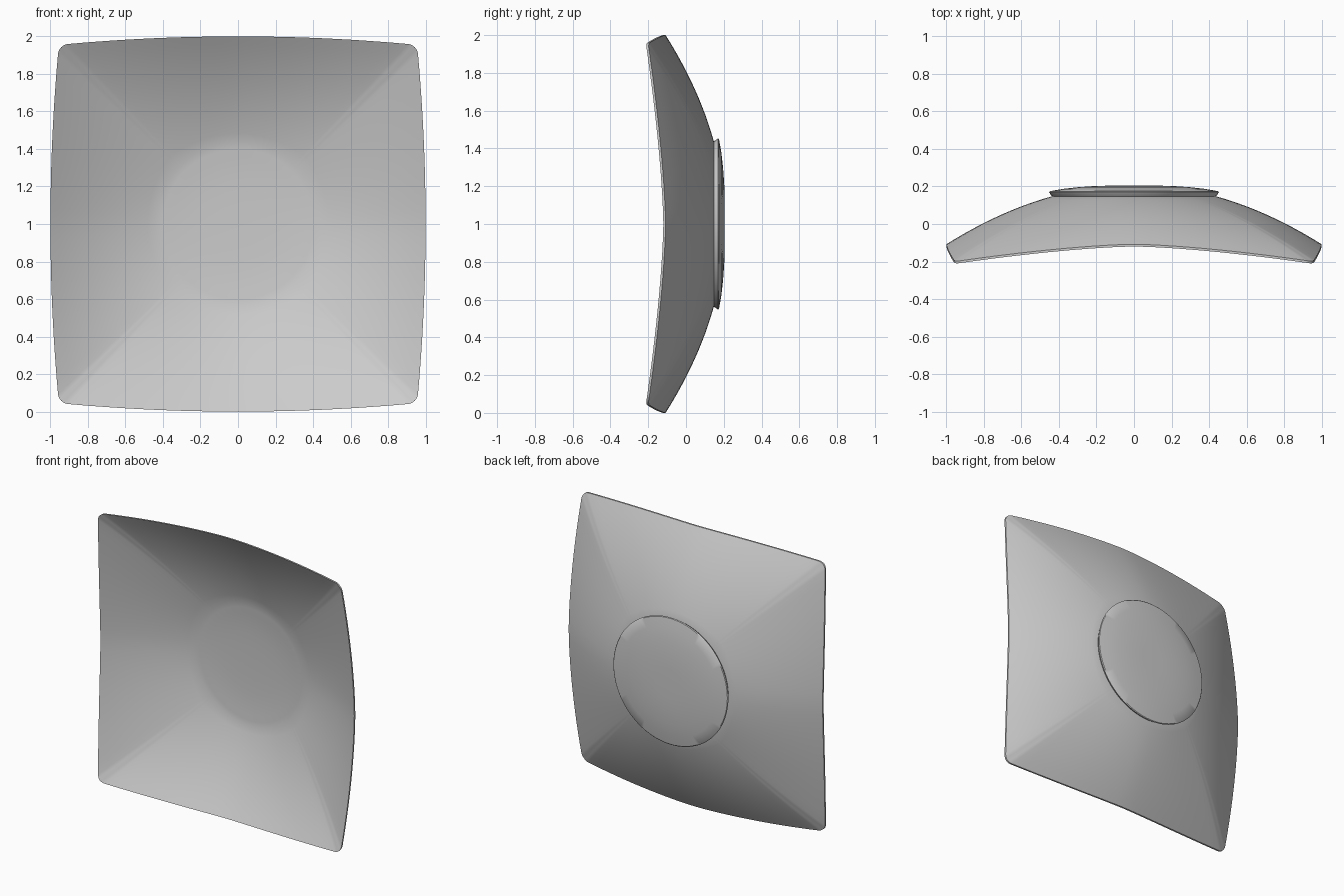
import bpy, bmesh, math

cube = bpy.data.objects.get("Cube")
if cube:
    bpy.data.objects.remove(cube, do_unlink=True)

glaze = bpy.data.materials.new("pale_grey_glaze")
glaze.use_nodes = True
glaze.diffuse_color = (0.6, 0.6, 0.6, 1)
glaze.node_tree.nodes["Principled BSDF"].inputs["Base Color"].default_value = (0.6, 0.6, 0.6, 1)

FOOT_R, CORNER, BULGE, THICK = 0.435, 0.05, 0.045, 0.012
EDGE_STEPS, CORNER_STEPS = 24, 6


def rim_outline():
    """Square with rounded corners and gently bowed sides."""
    flat = 1 - CORNER
    side = [(1.0, flat * (2 * i / EDGE_STEPS - 1)) for i in range(EDGE_STEPS)]
    for i in range(CORNER_STEPS):
        a = math.pi / 2 * i / CORNER_STEPS
        side.append((flat + CORNER * math.cos(a), flat + CORNER * math.sin(a)))
    points = []
    for _ in range(4):
        points += side
        side = [(-v, u) for u, v in side]
    return [(u * (1 - BULGE * v * v), v * (1 - BULGE * u * u)) for u, v in points]


OUTLINE = rim_outline()


def circle_ring(r, y):
    return [(r * x / math.hypot(x, z), y, 1 + r * z / math.hypot(x, z)) for x, z in OUTLINE]


def flare_ring(t, offset):
    """Ring blended from the round base (t=0) to the square rim (t=1)."""
    ring = []
    for (x, z), (cx, _, cz) in zip(OUTLINE, circle_ring(FOOT_R, 0)):
        along = min(abs(x), abs(z)) / 0.94
        rim_y = -0.108 - 0.09 * along ** 1.5
        y = 0.148 * (1 - t) + rim_y * t + 0.1 * t * (1 - t) + offset
        ring.append((cx + (x - cx) * t, y, cz + (1 + z - cz) * t))
    return ring


def loft(name, rings, pole_start, pole_end):
    """Skin a list of rings and close both ends onto centre points."""
    bm = bmesh.new()
    loops = [[bm.verts.new(p) for p in ring] for ring in rings]
    n = len(OUTLINE)
    for a, b in zip(loops, loops[1:]):
        for i in range(n):
            j = (i + 1) % n
            bm.faces.new((a[i], a[j], b[j], b[i]))
    for loop, y in ((loops[0], pole_start), (loops[-1], pole_end)):
        pole = bm.verts.new((0, y, 1))
        for i in range(n):
            bm.faces.new((loop[i], loop[(i + 1) % n], pole))
    bmesh.ops.recalc_face_normals(bm, faces=bm.faces)
    mesh = bpy.data.meshes.new(name)
    bm.to_mesh(mesh)
    bm.free()
    mesh.materials.append(glaze)
    obj = bpy.data.objects.new(name, mesh)
    bpy.context.collection.objects.link(obj)
    bpy.ops.object.select_all(action="DESELECT")
    obj.select_set(True)
    bpy.context.view_layer.objects.active = obj
    bpy.ops.object.shade_smooth_by_angle(angle=math.radians(35))
    return obj


# Flared dish: shallow round well, front slope, thin rim, back slope
STEPS = 12
well = [circle_ring(r, y) for r, y in ((0.12, 0.154), (0.22, 0.152), (0.3, 0.148), (0.36, 0.143), (0.4, 0.139))]
front = [flare_ring(i / STEPS, -THICK) for i in range(STEPS + 1)]
back = [flare_ring(i / STEPS, 0) for i in range(STEPS, -1, -1)]
loft("dish", well + front + back, 0.155, 0.165)

# Round foot with a flared edge and slightly domed underside
foot = [circle_ring(r, y) for r, y in (
    (0.435, 0.146), (0.44, 0.15), (0.453, 0.17), (0.448, 0.175), (0.38, 0.187),
    (0.3, 0.196), (0.2, 0.203), (0.1, 0.205))]
loft("foot", foot, 0.16, 0.205)
